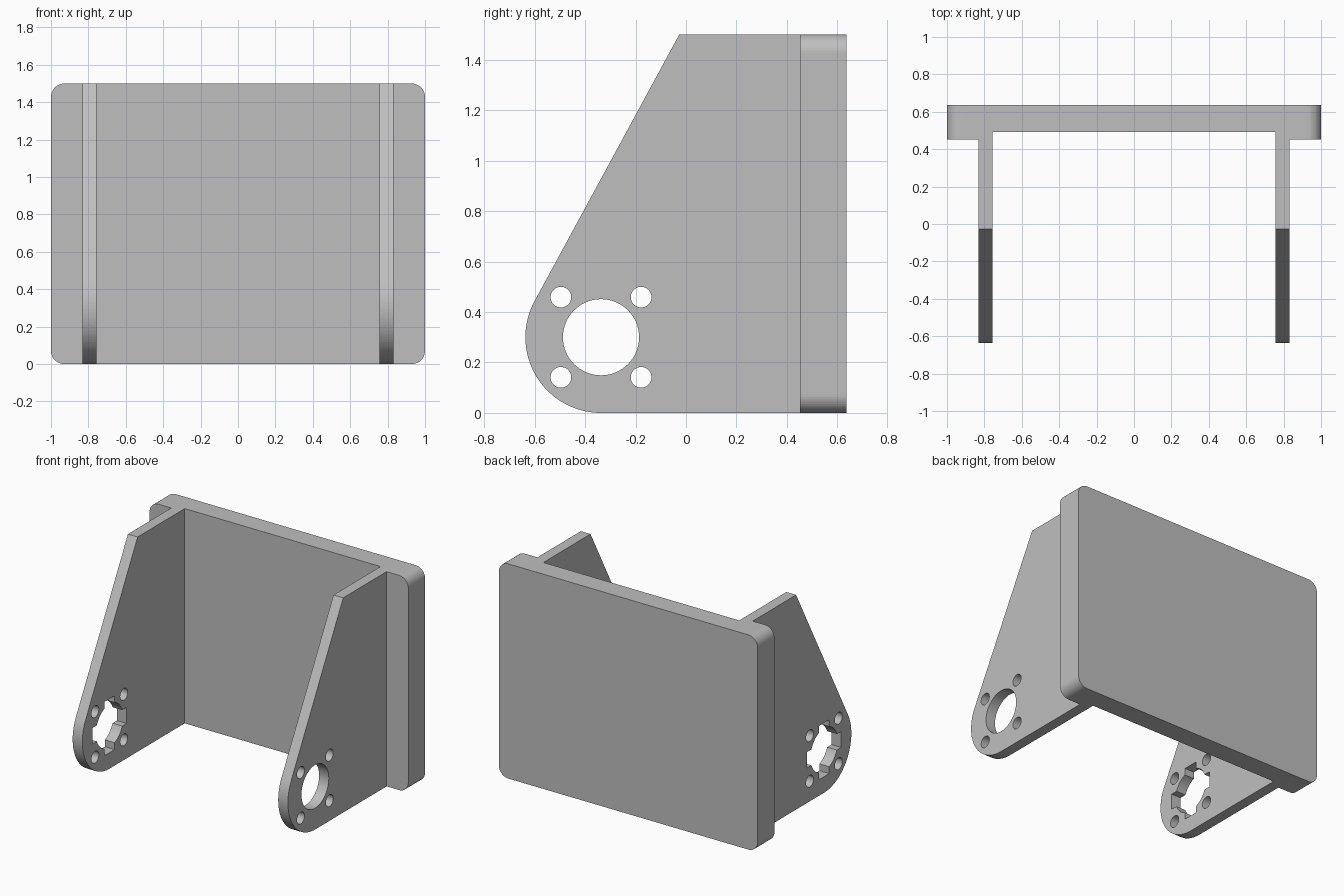
import bpy, bmesh
from math import sin, cos, pi, hypot, atan2, acos
from mathutils import Vector

if "Cube" in bpy.data.objects:
    bpy.data.objects.remove(bpy.data.objects["Cube"], do_unlink=True)

grey = bpy.data.materials.new("light_grey")
grey.use_nodes = True
colour = (0.52, 0.52, 0.52, 1)
grey.diffuse_color = colour
grey.node_tree.nodes["Principled BSDF"].inputs["Base Color"].default_value = colour


def arc(cu, cv, r, a0, a1, n):
    return [(cu + r * cos(a0 + (a1 - a0) * i / n), cv + r * sin(a0 + (a1 - a0) * i / n))
            for i in range(n + 1)]


def prism(name, profile, axis, lo, hi):
    """Extrude a closed profile along x (profile in y, z) or y (profile in x, z)."""
    bm = bmesh.new()
    place = (lambda u, v: (lo, u, v)) if axis == "x" else (lambda u, v: (u, lo, v))
    face = bm.faces.new([bm.verts.new(place(u, v)) for u, v in profile])
    out = bmesh.ops.extrude_face_region(bm, geom=[face])
    step = Vector((hi - lo, 0, 0)) if axis == "x" else Vector((0, hi - lo, 0))
    bmesh.ops.translate(bm, vec=step, verts=[g for g in out["geom"] if isinstance(g, bmesh.types.BMVert)])
    bmesh.ops.recalc_face_normals(bm, faces=bm.faces)
    mesh = bpy.data.meshes.new(name)
    bm.to_mesh(mesh)
    bm.free()
    mesh.materials.append(grey)
    obj = bpy.data.objects.new(name, mesh)
    bpy.context.collection.objects.link(obj)
    return obj


def cut(obj, cutter):
    mod = obj.modifiers.new("cut", "BOOLEAN")
    mod.operation, mod.solver, mod.object = "DIFFERENCE", "EXACT", cutter
    bpy.context.view_layer.objects.active = obj
    bpy.ops.object.modifier_apply(modifier=mod.name)
    bpy.data.objects.remove(cutter, do_unlink=True)


def rect(u, v, hu, hv):
    return [(u - hu, v - hv), (u + hu, v - hv), (u + hu, v + hv), (u - hu, v + hv)]


HEIGHT, BACK, LIP, RECESS = 1.5, 0.637, 0.452, 0.493
ARM_IN, ARM_OUT = 0.757, 0.832
HUB_Y, HUB_Z, HUB_R = -0.337, 0.3, 0.3

# Back plate with rounded corners and a shallow recess between the arms
r = 0.072
outline = []
for k, (x, z) in enumerate([(1 - r, HEIGHT - r), (r - 1, HEIGHT - r), (r - 1, r), (1 - r, r)]):
    outline += arc(x, z, r, k * pi / 2, (k + 1) * pi / 2, 12)
plate = prism("back_plate", outline, "y", LIP, BACK)
cut(plate, prism("recess_cutter", rect(0, HEIGHT / 2, ARM_IN, HEIGHT), "y", 0, RECESS))

# Arm outline: round hub, sloping front edge tangent to it, straight back
top_y = -0.027
dy, dz = top_y - HUB_Y, HEIGHT - HUB_Z
tangent = atan2(dz, dy) + acos(HUB_R / hypot(dy, dz))
arm_profile = arc(HUB_Y, HUB_Z, HUB_R, tangent, 1.5 * pi, 36)
arm_profile += [(LIP, 0), (LIP, HEIGHT), (top_y, HEIGHT)]

for name, side in (("left_arm", 1), ("right_arm", -1)):
    lo, hi = sorted((side * ARM_IN, side * ARM_OUT))
    arm = prism(name, arm_profile, "x", lo, hi)

    def bore(profile):
        cut(arm, prism("hole_cutter", profile, "x", lo - 0.1, hi + 0.1))

    def circle(y, z, radius, n):
        return arc(y, z, radius, 0, 2 * pi, n)[:-1]

    # Shaft hole and four screw holes
    bore(circle(HUB_Y, HUB_Z, 0.151, 64))
    for sy in (-1, 1):
        for sz in (-1, 1):
            bore(circle(HUB_Y + sy * 0.159, HUB_Z + sz * 0.159, 0.041, 32))
    # The right arm's shaft hole is notched
    if side < 0:
        bore(rect(HUB_Y, HUB_Z, 0.188, 0.056))
        bore(rect(HUB_Y, HUB_Z, 0.056, 0.188))
